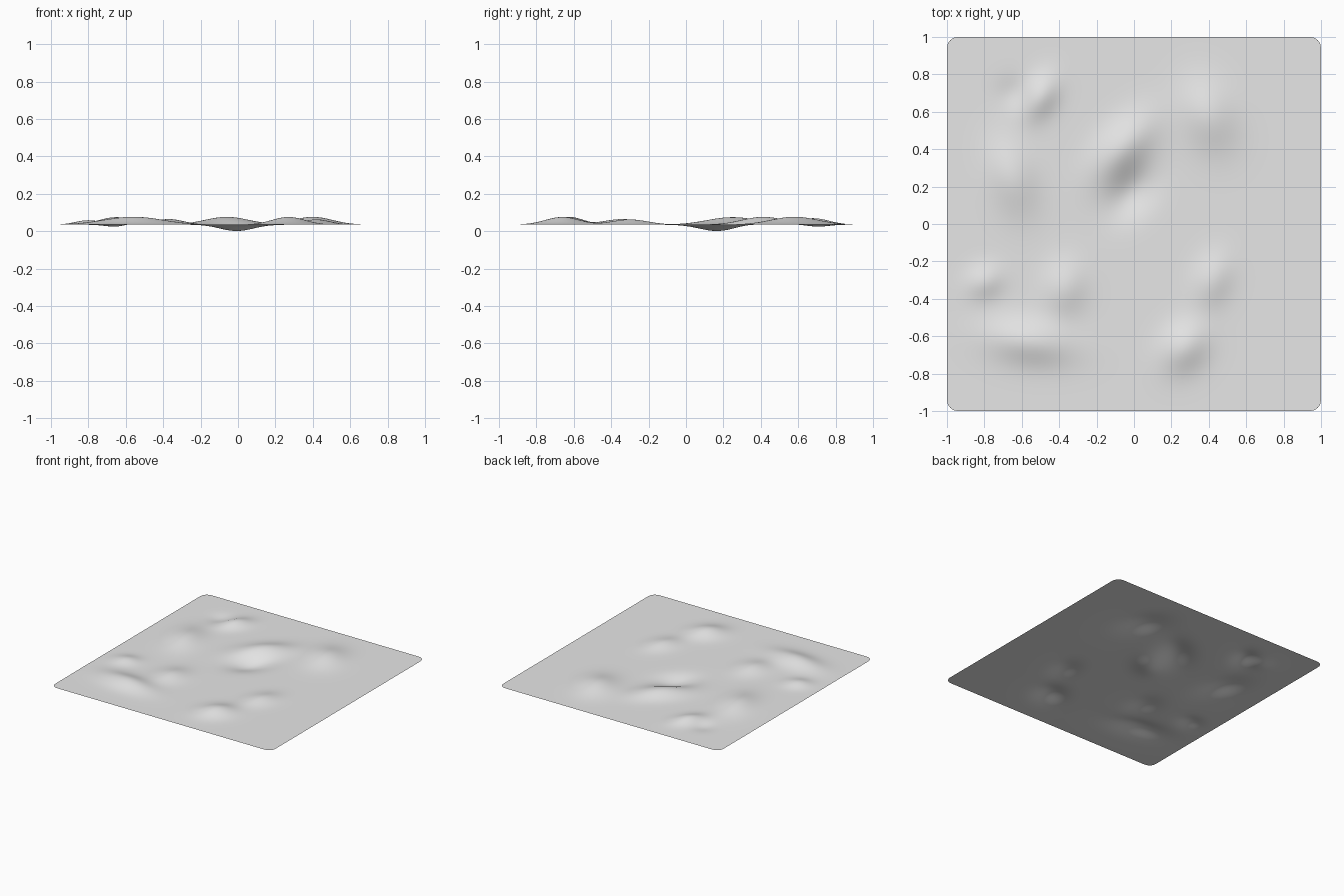
import bpy
import bmesh
from math import cos, sin, radians, exp, hypot, copysign

if "Cube" in bpy.data.objects:
    bpy.data.objects.remove(bpy.data.objects["Cube"])

BASE = 0.035     # height of the flat sheet
CORNER = 0.06    # corner radius

# Mounds and hollows: x, y, height, length, width, heading in degrees
FEATURES = [
    (-0.06, 0.41, 0.042, 0.15, 0.08, 47),    # central ridge
    (-0.01, 0.17, -0.035, 0.11, 0.075, 50),  # central hollow
    (-0.50, 0.68, 0.035, 0.09, 0.06, 60),    # back right mound
    (-0.65, 0.70, -0.012, 0.06, 0.06, 0),    # back right hollow
    (-0.65, 0.25, 0.040, 0.14, 0.09, 105),   # middle right mound
    (0.40, 0.58, 0.042, 0.13, 0.10, 110),    # back left mound
    (-0.80, -0.31, 0.024, 0.07, 0.06, 30),   # small right mound
    (-0.37, -0.34, 0.030, 0.10, 0.08, 80),   # inner front mound
    (-0.56, -0.63, 0.042, 0.16, 0.08, -8),   # front right ridge
    (0.42, -0.30, 0.028, 0.10, 0.07, 70),    # inner left mound
    (0.27, -0.66, 0.041, 0.10, 0.08, 50),    # front left mound
]


def terrain_height(x, y):
    z = BASE
    for cx, cy, height, length, width, heading in FEATURES:
        a = radians(heading)
        dx, dy = x - cx, y - cy
        u = (dx * cos(a) + dy * sin(a)) / length
        v = (dy * cos(a) - dx * sin(a)) / width
        z += height * exp(-(u * u + v * v) / 2)
    return z


def round_corner(x, y):
    inner = 1 - CORNER
    qx, qy = abs(x) - inner, abs(y) - inner
    if qx > 0 and qy > 0:
        k = max(qx, qy) / hypot(qx, qy)
        x = copysign(inner + qx * k, x)
        y = copysign(inner + qy * k, y)
    return x, y


# Ground sheet: a fine grid with rounded corners, lifted into mounds
bm = bmesh.new()
bmesh.ops.create_grid(bm, x_segments=100, y_segments=100, size=1)
for v in bm.verts:
    x, y = round_corner(v.co.x, v.co.y)
    v.co = (x, y, terrain_height(x, y))
for f in bm.faces:
    f.smooth = True
mesh = bpy.data.meshes.new("ground_sheet")
bm.to_mesh(mesh)
bm.free()
ground = bpy.data.objects.new("ground_sheet", mesh)
bpy.context.collection.objects.link(ground)

# Plain pale grey
grey = bpy.data.materials.new("pale_grey")
grey.use_nodes = True
color = (0.8, 0.8, 0.8, 1)
grey.diffuse_color = color
grey.node_tree.nodes["Principled BSDF"].inputs["Base Color"].default_value = color
mesh.materials.append(grey)
